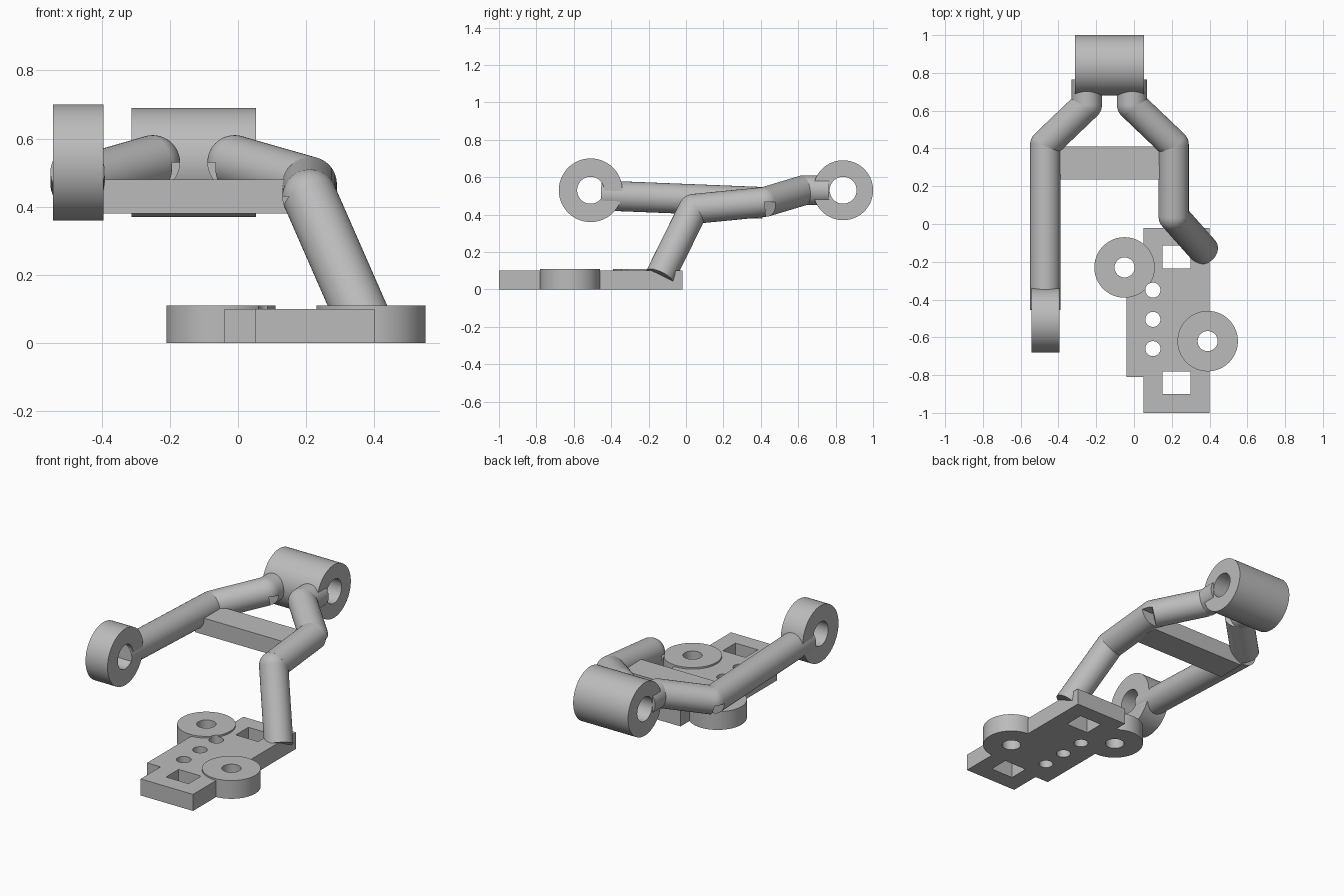
import bpy, bmesh
from math import radians
from mathutils import Matrix, Vector

old = bpy.data.objects.get("Cube")
if old:
    bpy.data.objects.remove(old, do_unlink=True)

GREY = (0.5, 0.5, 0.5, 1)
mat = bpy.data.materials.new("plain grey")
mat.use_nodes = True
mat.diffuse_color = GREY
mat.node_tree.nodes["Principled BSDF"].inputs["Base Color"].default_value = GREY

TUBE_R = 0.08
MID_X = -0.13      # symmetry line of the two arms


def make(name, bm):
    bmesh.ops.recalc_face_normals(bm, faces=bm.faces)
    mesh = bpy.data.meshes.new(name)
    bm.to_mesh(mesh)
    bm.free()
    mesh.materials.append(mat)
    ob = bpy.data.objects.new(name, mesh)
    bpy.context.collection.objects.link(ob)
    return ob


def rod(bm, a, b, r, seg=48):
    a, b = Vector(a), Vector(b)
    turn = (b - a).to_track_quat('Z', 'Y').to_matrix().to_4x4()
    bmesh.ops.create_cone(bm, cap_ends=True, segments=seg, radius1=r, radius2=r,
                          depth=(b - a).length,
                          matrix=Matrix.Translation((a + b) / 2) @ turn)


def box(bm, lo, hi):
    lo, hi = Vector(lo), Vector(hi)
    bmesh.ops.create_cube(bm, size=1, matrix=Matrix.Translation((lo + hi) / 2)
                          @ Matrix.Diagonal((hi - lo).to_4d()))


def solid(name, shape, *args):
    bm = bmesh.new()
    shape(bm, *args)
    return make(name, bm)


def combine(target, tool, operation):
    mod = target.modifiers.new("combine", 'BOOLEAN')
    mod.operation, mod.object, mod.solver = operation, tool, 'EXACT'
    bpy.context.view_layer.objects.active = target
    bpy.ops.object.modifier_apply(modifier=mod.name)
    bpy.data.objects.remove(tool, do_unlink=True)


def smooth(ob):
    bpy.ops.object.select_all(action='DESELECT')
    ob.select_set(True)
    bpy.context.view_layer.objects.active = ob
    bpy.ops.object.shade_smooth_by_angle(angle=radians(30))


def dome(bm, center):
    # upper half of a ball, closed underneath
    made = bmesh.ops.create_uvsphere(bm, u_segments=48, v_segments=24, radius=TUBE_R,
                                     matrix=Matrix.Translation(center))
    low = [v for v in made["verts"] if v.co.z < center[2] - 0.001]
    bmesh.ops.delete(bm, geom=low, context='VERTS')
    bmesh.ops.holes_fill(bm, edges=[e for e in bm.edges if e.is_boundary], sides=0)


def arm(name, path):
    bm = bmesh.new()
    for a, b in zip(path, path[1:]):
        rod(bm, a, b, TUBE_R)
    for p in path[1:-1]:
        dome(bm, p)
    smooth(make(name, bm))


def bushing(name, x0, x1, y, z, r, hole):
    ob = solid(name, rod, (x0, y, z), (x1, y, z), r, 96)
    cut = solid("cutter", rod, (x0 - 0.1, y, z), (x1 + 0.1, y, z), hole, 64)
    combine(ob, cut, 'DIFFERENCE')
    smooth(ob)


# Base plate with side step and two round bosses
plate = solid("base_plate", box, (0.05, -1, 0), (0.40, -0.02, 0.10))
combine(plate, solid("step", box, (-0.04, -0.81, 0), (0.2, -0.21, 0.10)), 'UNION')
bosses = [(-0.05, -0.23), (0.39, -0.62)]
for x, y in bosses:
    combine(plate, solid("boss", rod, (x, y, 0), (x, y, 0.11), 0.16, 96), 'UNION')

# Holes through the plate
round_holes = [(x, y, 0.053) for x, y in bosses]
round_holes += [(0.10, y, 0.04) for y in (-0.35, -0.505, -0.66)]
for x, y, r in round_holes:
    combine(plate, solid("cutter", rod, (x, y, -0.1), (x, y, 0.3), r), 'DIFFERENCE')
for y in (-0.90, -0.235):
    combine(plate, solid("cutter", box, (0.15, y, -0.1), (0.30, y + 0.12, 0.3)), 'DIFFERENCE')
smooth(plate)

# Bent tube arms, sharing a mirrored rear part
for name, side, front in (
        ("left_arm", 1, [(0.37, -0.14, 0.065), (0.21, 0.04, 0.43)]),
        ("right_arm", -1, [(-0.47, -0.455, 0.502)])):
    rear = [(MID_X + side * dx, y, z) for dx, y, z in
            ((0.34, 0.42, 0.467), (0.12, 0.63, 0.53), (0.12, 0.765, 0.53))]
    arm(name, front + rear)

# Bushings and cross bar
bushing("rear_bushing", -0.313, 0.053, 0.84, 0.53, 0.16, 0.072)
bushing("front_bushing", -0.542, -0.395, -0.51, 0.53, 0.17, 0.072)
solid("cross_bar", box, (-0.45, 0.235, 0.38), (0.19, 0.41, 0.48))
